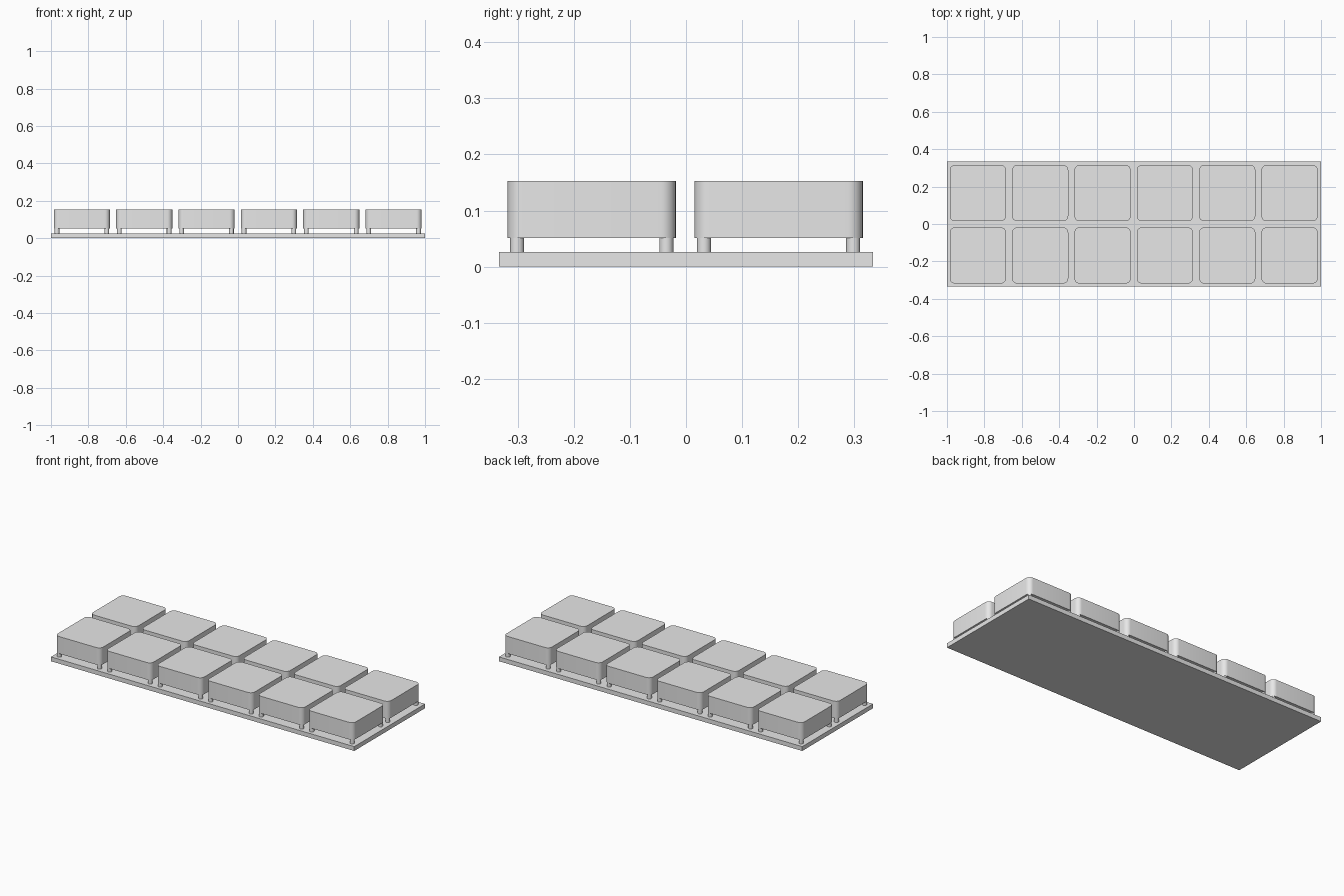
import bpy
import bmesh
import math

COLUMNS, ROWS = 6, 2
PITCH = 1 / 3
OFFSET = -0.0015
PLATE_TOP, BLOCK_BOTTOM, BLOCK_TOP = 0.026, 0.051, 0.153
BLOCK_SIZE, CORNER_RADIUS = 0.3, 0.027
PEG_RADIUS, PEG_REACH = 0.0125, 0.133

if "Cube" in bpy.data.objects:
    bpy.data.objects.remove(bpy.data.objects["Cube"], do_unlink=True)

grey = bpy.data.materials.new("plain_grey")
grey.use_nodes = True
grey.diffuse_color = (0.8, 0.8, 0.8, 1)
grey.node_tree.nodes["Principled BSDF"].inputs["Base Color"].default_value = (0.8, 0.8, 0.8, 1)


def finish(name, bm, location, smooth=False):
    """Turn a bmesh into a named, coloured object."""
    mesh = bpy.data.meshes.new(name)
    bm.to_mesh(mesh)
    bm.free()
    mesh.materials.append(grey)
    obj = bpy.data.objects.new(name, mesh)
    obj.location = location
    bpy.context.collection.objects.link(obj)
    if smooth:
        bpy.ops.object.select_all(action="DESELECT")
        obj.select_set(True)
        bpy.context.view_layer.objects.active = obj
        bpy.ops.object.shade_smooth_by_angle(angle=math.radians(35))
    return obj


def box(width, depth, height):
    bm = bmesh.new()
    bmesh.ops.create_cube(bm, size=1)
    bmesh.ops.scale(bm, vec=(width, depth, height), verts=bm.verts)
    return bm


def rounded_block(name, x, y):
    """Box with only its upright edges rounded."""
    height = BLOCK_TOP - BLOCK_BOTTOM
    bm = box(BLOCK_SIZE, BLOCK_SIZE, height)
    upright = [e for e in bm.edges
               if abs(e.verts[0].co.z - e.verts[1].co.z) > height / 2]
    bmesh.ops.bevel(bm, geom=upright, offset=CORNER_RADIUS, segments=8,
                    profile=0.5, affect="EDGES")
    finish(name, bm, (x, y, (BLOCK_TOP + BLOCK_BOTTOM) / 2), smooth=True)


def peg(name, x, y):
    bm = bmesh.new()
    bmesh.ops.create_cone(bm, cap_ends=True, segments=32, radius1=PEG_RADIUS,
                          radius2=PEG_RADIUS, depth=BLOCK_BOTTOM - PLATE_TOP)
    finish(name, bm, (x, y, (BLOCK_BOTTOM + PLATE_TOP) / 2), smooth=True)


# Base plate
finish("base_plate", box(COLUMNS * PITCH, ROWS * PITCH, PLATE_TOP), (0, 0, PLATE_TOP / 2))

# Grid of blocks, each standing on four corner pegs
for row in range(ROWS):
    for column in range(COLUMNS):
        x = (column - (COLUMNS - 1) / 2) * PITCH + OFFSET
        y = (row - (ROWS - 1) / 2) * PITCH + OFFSET
        label = f"{row + 1}_{column + 1}"
        rounded_block(f"block_{label}", x, y)
        for side_x, x_name in ((-1, "right"), (1, "left")):
            for side_y, y_name in ((-1, "front"), (1, "back")):
                peg(f"peg_{y_name}_{x_name}_{label}",
                    x + side_x * PEG_REACH, y + side_y * PEG_REACH)
